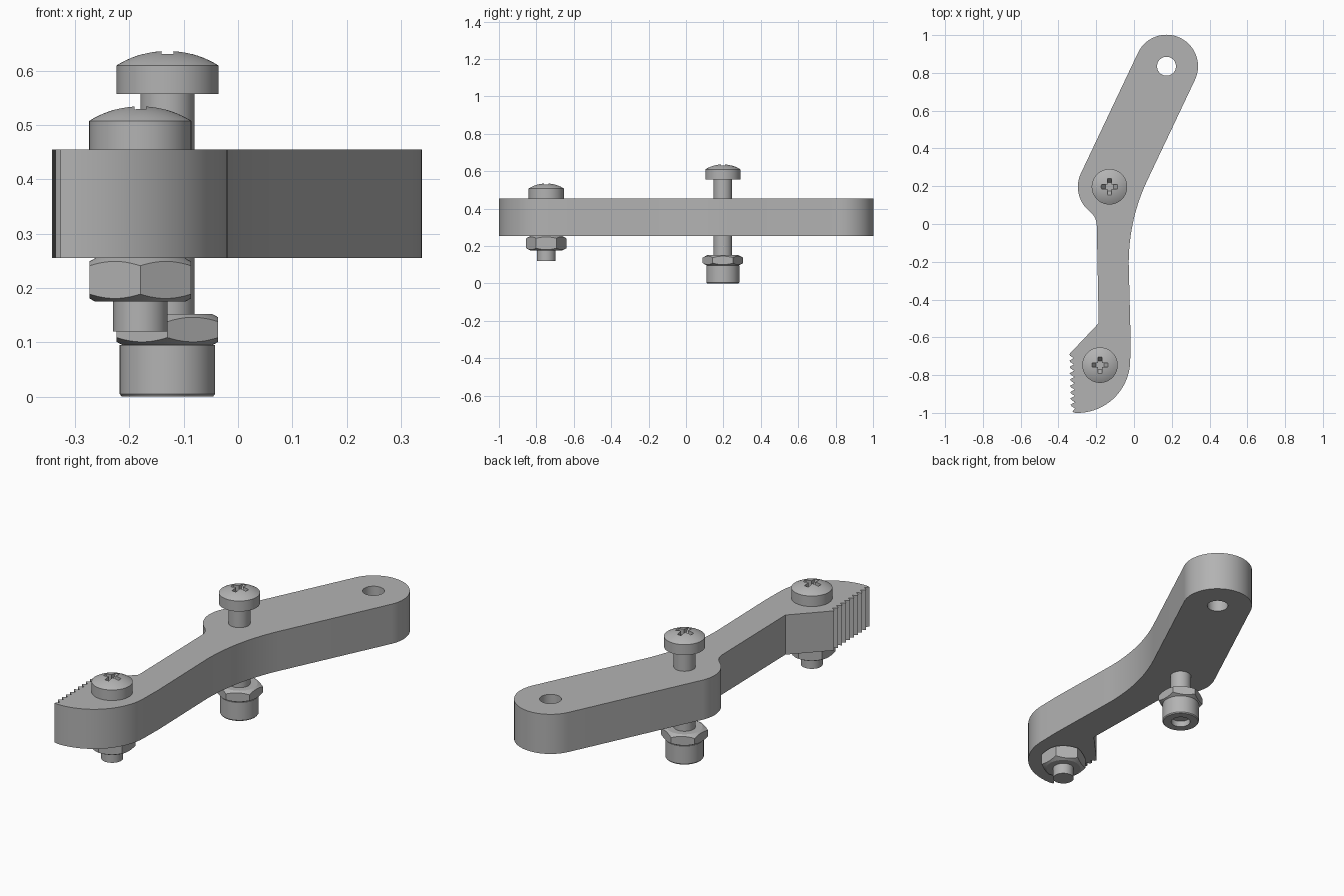
import bpy, bmesh
from math import sin, cos, pi, radians, sqrt
from mathutils import Vector

cube = bpy.data.objects.get("Cube")
if cube:
    bpy.data.objects.remove(cube, do_unlink=True)

steel = bpy.data.materials.new("grey steel")
steel.use_nodes = True
steel.diffuse_color = (0.45, 0.45, 0.45, 1)
steel.node_tree.nodes["Principled BSDF"].inputs["Base Color"].default_value = steel.diffuse_color


def make(name, bm):
    bmesh.ops.recalc_face_normals(bm, faces=bm.faces)
    mesh = bpy.data.meshes.new(name)
    bm.to_mesh(mesh)
    bm.free()
    ob = bpy.data.objects.new(name, mesh)
    bpy.context.collection.objects.link(ob)
    mesh.materials.append(steel)
    return ob


def prism(name, outline, direction):
    """Extrude a closed outline of 3D points."""
    bm = bmesh.new()
    face = bm.faces.new([bm.verts.new(p) for p in outline])
    out = bmesh.ops.extrude_face_region(bm, geom=[face])
    moved = [g for g in out["geom"] if isinstance(g, bmesh.types.BMVert)]
    bmesh.ops.translate(bm, verts=moved, vec=direction)
    return make(name, bm)


def lathe(name, centre, profile, sides=64):
    """Revolve (radius, z) points around a vertical axis; ends lie on the axis."""
    bm = bmesh.new()
    verts = [bm.verts.new((r, 0, z)) for r, z in profile]
    edges = [bm.edges.new(pair) for pair in zip(verts, verts[1:])]
    bmesh.ops.spin(bm, geom=verts + edges, cent=(0, 0, 0), axis=(0, 0, 1),
                   angle=2 * pi, steps=sides, use_merge=True)
    bmesh.ops.remove_doubles(bm, verts=bm.verts, dist=1e-5)
    bmesh.ops.translate(bm, verts=bm.verts, vec=(*centre, 0))
    return make(name, bm)


def cut(ob, cutter, operation="DIFFERENCE"):
    """Apply a boolean and discard the cutter."""
    mod = ob.modifiers.new("cut", "BOOLEAN")
    mod.operation, mod.object, mod.solver = operation, cutter, "EXACT"
    mesh = bpy.data.meshes.new_from_object(ob.evaluated_get(bpy.context.evaluated_depsgraph_get()))
    ob.modifiers.clear()
    ob.data = mesh
    bpy.data.objects.remove(cutter, do_unlink=True)


def arc(c, r, start, end, n=28):
    angles = [radians(start + (end - start) * i / n) for i in range(n + 1)]
    return [(c[0] + r * cos(a), c[1] + r * sin(a)) for a in angles]


def bend(a, b, c, n=16):
    a, b, c = Vector(a), Vector(b), Vector(c)
    return [tuple(a.lerp(b, i / n).lerp(b.lerp(c, i / n), i / n)) for i in range(n + 1)]


UPPER, LOWER, EYE = (-0.13, 0.197), (-0.18, -0.747), (0.172, 0.835)
ROUND, SHAFT = 0.167, 0.05
BASE, TOP = 0.255, 0.455

# Arm outline, counter-clockwise: rounded eye, pivot boss, neck, toothed jaw
outline = arc(EYE, ROUND, -25.3, 154.7)
outline += arc(UPPER, ROUND, 154.7, 231)
outline += bend((-0.235, 0.067), (-0.198, 0.037), (-0.197, -0.01), 8)[1:]
outline += [(-0.187, -0.525)]
teeth = 9
pitch = 0.3 / teeth
for i in range(teeth):
    y = -0.69 - i * pitch
    x = -0.343 + 0.008 * i / teeth
    outline += [(x, y), (x + 0.006, y - 0.25 * pitch), (x + 0.024, y - 0.6 * pitch)]
outline += [(-0.327, -0.995)]
outline += arc((-0.3, -0.72), 0.28, -92, 0)
outline += [(-0.018, -0.61)]
outline += bend((-0.028, -0.21), (-0.028, 0.022), (0.07, 0.23), 24)
arm = prism("arm", [(x, y, BASE) for x, y in outline], (0, 0, TOP - BASE))
cut(arm, lathe("eye_cutter", EYE, [(0, 0), (SHAFT, 0), (SHAFT, 1), (0, 1)]))


# Pan-head screw with a tapered cross recess
def screw(name, centre, head_z, tip_z):
    rim, wall, rise = 0.094, 0.053, 0.027
    big = (rim ** 2 + rise ** 2) / (2 * rise)
    shoulder = head_z + wall
    profile = [(0, tip_z), (SHAFT, tip_z), (SHAFT, head_z), (rim, head_z)]
    for i in range(11):
        r = rim * (1 - i / 10)
        profile.append((r, shoulder + rise - big + sqrt(big ** 2 - r ** 2)))
    ob = lathe(name, centre, profile)
    top, floor, half = shoulder + rise + 0.01, shoulder - 0.01, 0.011
    section = [(-0.054, top), (0.054, top), (0.022, floor), (-0.022, floor)]
    x, y = centre
    cut(ob, prism("slot_x", [(x + s, y - half, z) for s, z in section], (0, 2 * half, 0)))
    cut(ob, prism("slot_y", [(x - half, y + s, z) for s, z in section], (2 * half, 0, 0)))
    return ob


# Hex nut with conical chamfers at both ends
def nut(name, centre, low, high):
    corner, flat, drop = 0.108, 0.083, 0.015
    hexagon = [(*p, low) for p in arc(centre, corner, 30, 330, 5)]
    ob = prism(name, hexagon, (0, 0, high - low))
    wide = corner + 0.002
    cut(ob, lathe("chamfer", centre, [(0, low), (flat, low), (wide, low + drop),
                                      (wide, high - drop), (flat, high), (0, high)]), "INTERSECT")
    return ob


parts = [
    arm,
    screw("pivot_screw", UPPER, 0.557, 0.1),
    screw("jaw_screw", LOWER, TOP, 0.12),
    nut("pivot_nut", UPPER, 0.095, 0.152),
    nut("jaw_nut", LOWER, 0.175, BASE),
    # Round end collar with a shallow bore underneath
    lathe("end_collar", UPPER, [(0, 0.03), (0.046, 0.03), (0.046, 0), (0.084, 0),
                                (0.088, 0.005), (0.088, 0.095), (0, 0.095)]),
]

# Smooth the round surfaces, keep edges crisp
bpy.ops.object.select_all(action="DESELECT")
for ob in parts:
    ob.select_set(True)
bpy.context.view_layer.objects.active = arm
bpy.ops.object.shade_smooth_by_angle(angle=radians(25))
